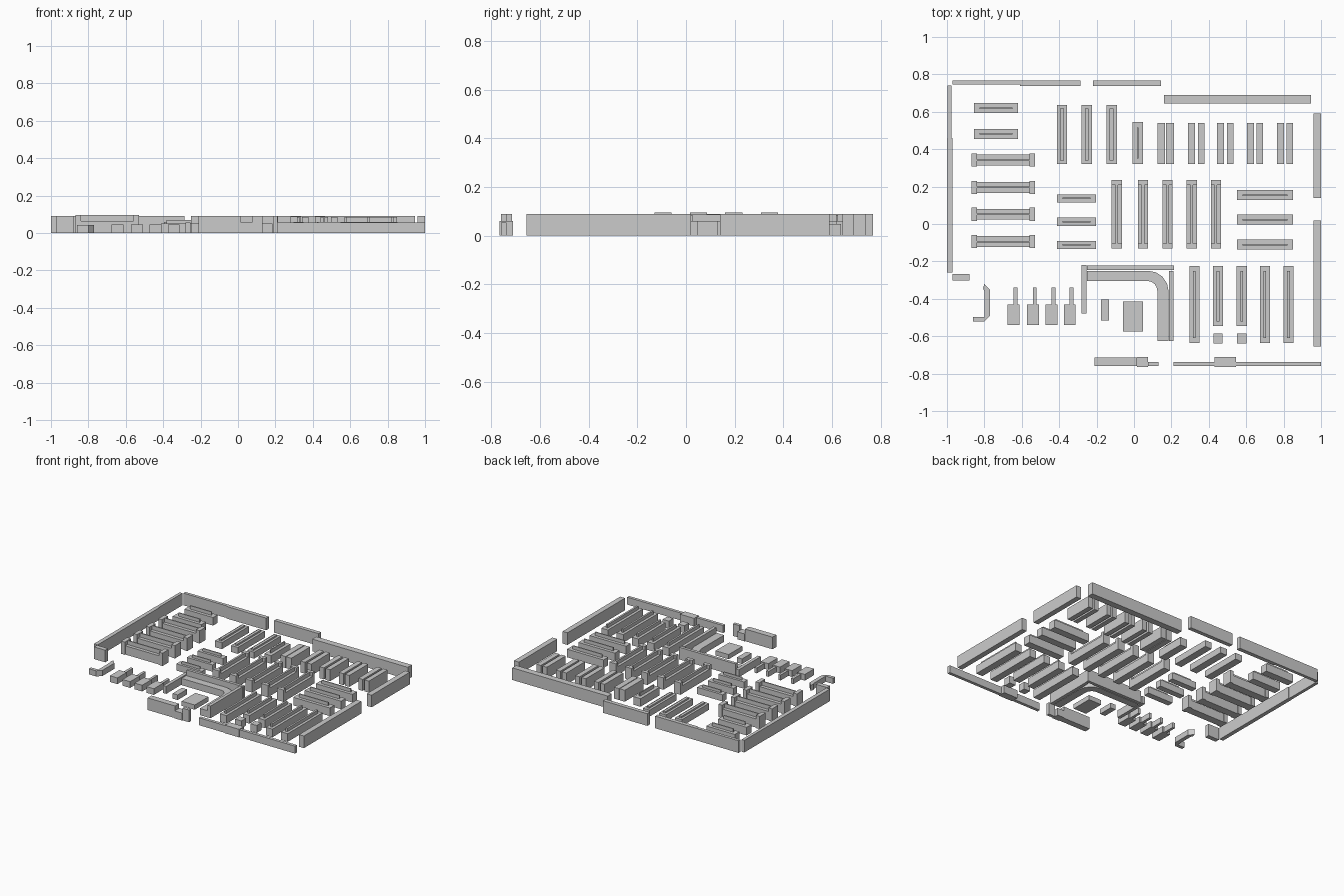
import bpy, bmesh, math

if "Cube" in bpy.data.objects:
    bpy.data.objects.remove(bpy.data.objects["Cube"])


def make(name, bm):
    bmesh.ops.recalc_face_normals(bm, faces=bm.faces)
    me = bpy.data.meshes.new(name)
    bm.to_mesh(me)
    bm.free()
    ob = bpy.data.objects.new(name, me)
    bpy.context.collection.objects.link(ob)
    return ob


def add_box(bm, x0, x1, y0, y1, z1, z0=0.0):
    v = bmesh.ops.create_cube(bm, size=1)["verts"]
    for p in v:
        p.co.x = x1 if p.co.x > 0 else x0
        p.co.y = y1 if p.co.y > 0 else y0
        p.co.z = z1 if p.co.z > 0 else z0


def box(name, x0, x1, y0, y1, z1):
    bm = bmesh.new()
    add_box(bm, x0, x1, y0, y1, z1)
    return make(name, bm)


def prism(name, pts, h):
    bm = bmesh.new()
    f = bm.faces.new([bm.verts.new((x, y, 0)) for x, y in pts])
    top = bmesh.ops.extrude_face_region(bm, geom=[f])["geom"]
    bm.faces.new([v for v in f.verts]) if not f.is_valid else None
    bmesh.ops.translate(bm, vec=(0, 0, h), verts=[g for g in top if isinstance(g, bmesh.types.BMVert)])
    return make(name, bm)


def shelf(name, x0, x1, y0, y1, base, top, spine=0.008, inset=0.03, cap=0.0, flare=0.0):
    """Double-sided shelf along its longer side: base, raised spine, optional end caps."""
    bm = bmesh.new()
    along_x = (x1 - x0) > (y1 - y0)

    def put(a0, a1, b0, b1, z1, z0=0.0):
        if along_x:
            add_box(bm, a0, a1, b0, b1, z1, z0)
        else:
            add_box(bm, b0, b1, a0, a1, z1, z0)
    a0, a1, b0, b1 = (x0, x1, y0, y1) if along_x else (y0, y1, x0, x1)
    c = (b0 + b1) / 2
    put(a0 + cap, a1 - cap, b0, b1, base)
    i = cap if cap else inset
    put(a0 + i, a1 - i, c - spine / 2, c + spine / 2, top, base)
    if cap:
        put(a0, a0 + cap, b0 - flare, b1 + flare, top)
        put(a1 - cap, a1, b0 - flare, b1 + flare, top)
    return make(name, bm)


H = 0.09
# Outer walls
walls = [
    (-0.998, -0.975, 0.46, 0.74, H), (-1.0, -0.97, -0.26, 0.46, H),
    (-0.97, -0.61, 0.745, 0.768, H), (-0.61, -0.285, 0.738, 0.768, H),
    (-0.22, 0.145, 0.738, 0.768, H), (0.16, 0.945, 0.643, 0.69, H),
    (0.96, 1.0, 0.14, 0.59, H), (0.96, 1.0, -0.655, 0.02, H),
    (-0.97, -0.88, -0.302, -0.268, H), (-0.21, 0.015, -0.76, -0.715, H),
    (0.075, 0.13, -0.76, -0.737, H), (0.21, 1.0, -0.76, -0.737, 0.055),
]
for i, w in enumerate(walls):
    box(f"wall_{i}", *w)
box("entrance_block", 0.015, 0.075, -0.765, -0.71, 0.055)
box("front_wall_block", 0.43, 0.545, -0.765, -0.71, 0.06)

# Left aisle shelves with and without end caps
for i, y in enumerate((0.62, 0.482)):
    shelf(f"left_short_shelf_{i}", -0.855, -0.62, y - 0.027, y + 0.027, 0.06, 0.085)
for i, y in enumerate((0.342, 0.196, 0.052, -0.094)):
    shelf(f"left_long_shelf_{i}", -0.87, -0.53, y - 0.029, y + 0.029, 0.065, 0.095,
          cap=0.03, flare=0.006)

# Rear shelves
for i, x in enumerate((-0.385, -0.253, -0.12)):
    shelf(f"rear_shelf_{i}", x - 0.028, x + 0.028, 0.32, 0.637, 0.048, 0.06, 0.02, 0.02)
shelf("rear_short_shelf", -0.008, 0.048, 0.32, 0.545, 0.06, 0.085)
for i, x in enumerate((0.125, 0.172, 0.29, 0.342, 0.445, 0.497, 0.605, 0.655, 0.765, 0.815)):
    box(f"rear_rack_{i}", x, x + (0.042 if i < 2 else 0.036), 0.32, 0.54, 0.085)

# Middle shelves
for i, x in enumerate((-0.092, 0.048, 0.18, 0.309, 0.438)):
    shelf(f"middle_shelf_{i}", x - 0.027, x + 0.027, -0.13, 0.235, 0.06, 0.088, 0.014, cap=0.026)
for i, (y, h) in enumerate(((0.137, 0.022), (0.012, 0.022), (-0.112, 0.022))):
    shelf(f"middle_left_shelf_{i}", -0.413, -0.203, y - h, y + h, 0.05, 0.07)
for i, y in enumerate((0.155, 0.023, -0.11)):
    shelf(f"right_shelf_{i}", 0.55, 0.85, y - 0.027, y + 0.027, 0.06, 0.085)

# Front right shelves, with two end stands
for i, x in enumerate((0.323, 0.449, 0.576, 0.7, 0.826)):
    y0 = -0.545 if i in (1, 2) else -0.635
    shelf(f"front_shelf_{i}", x - 0.027, x + 0.027, y0, -0.225, 0.06, 0.085, 0.014, 0.025)
    if i in (1, 2):
        box(f"end_stand_{i}", x - 0.025, x + 0.025, -0.638, -0.585, 0.055)

# Service counter with rounded corner, and the partitions behind it
arc = [math.radians(90 - 22.5 * k) for k in range(5)]
cx, cy = 0.075, -0.36
outer = [(cx + 0.11 * math.cos(a), cy + 0.11 * math.sin(a)) for a in arc]
inner = [(cx + 0.05 * math.cos(a), cy + 0.055 * math.sin(a)) for a in reversed(arc)]
prism("service_counter", [(-0.25, -0.25)] + outer + [(0.185, -0.625), (0.125, -0.625)]
      + inner + [(-0.25, -0.305)], 0.05)
box("counter_back_wall", -0.25, 0.215, -0.245, -0.223, H)
box("counter_side_wall", 0.188, 0.212, -0.625, -0.25, H)
box("counter_left_wall", -0.28, -0.255, -0.478, -0.22, 0.055)

# Low display tables
box("display_table", -0.06, 0.047, -0.575, -0.415, 0.035)
for i, y in enumerate((-0.515, -0.46)):
    box(f"small_table_{i}", -0.177, -0.135, y, y + 0.055, 0.038)

# Checkouts
for i, x in enumerate((-0.675, -0.571, -0.472, -0.375)):
    box(f"checkout_desk_{i}", x, x + 0.062, -0.54, -0.43, 0.046)
    box(f"checkout_belt_{i}", x + 0.031, x + 0.051, -0.43, -0.34, 0.04)

# Bent information desk
prism("information_desk", [(-0.86, -0.522), (-0.80, -0.522), (-0.77, -0.49), (-0.77, -0.352),
      (-0.80, -0.32), (-0.807, -0.343), (-0.80, -0.36), (-0.80, -0.497), (-0.86, -0.497)], 0.042)
